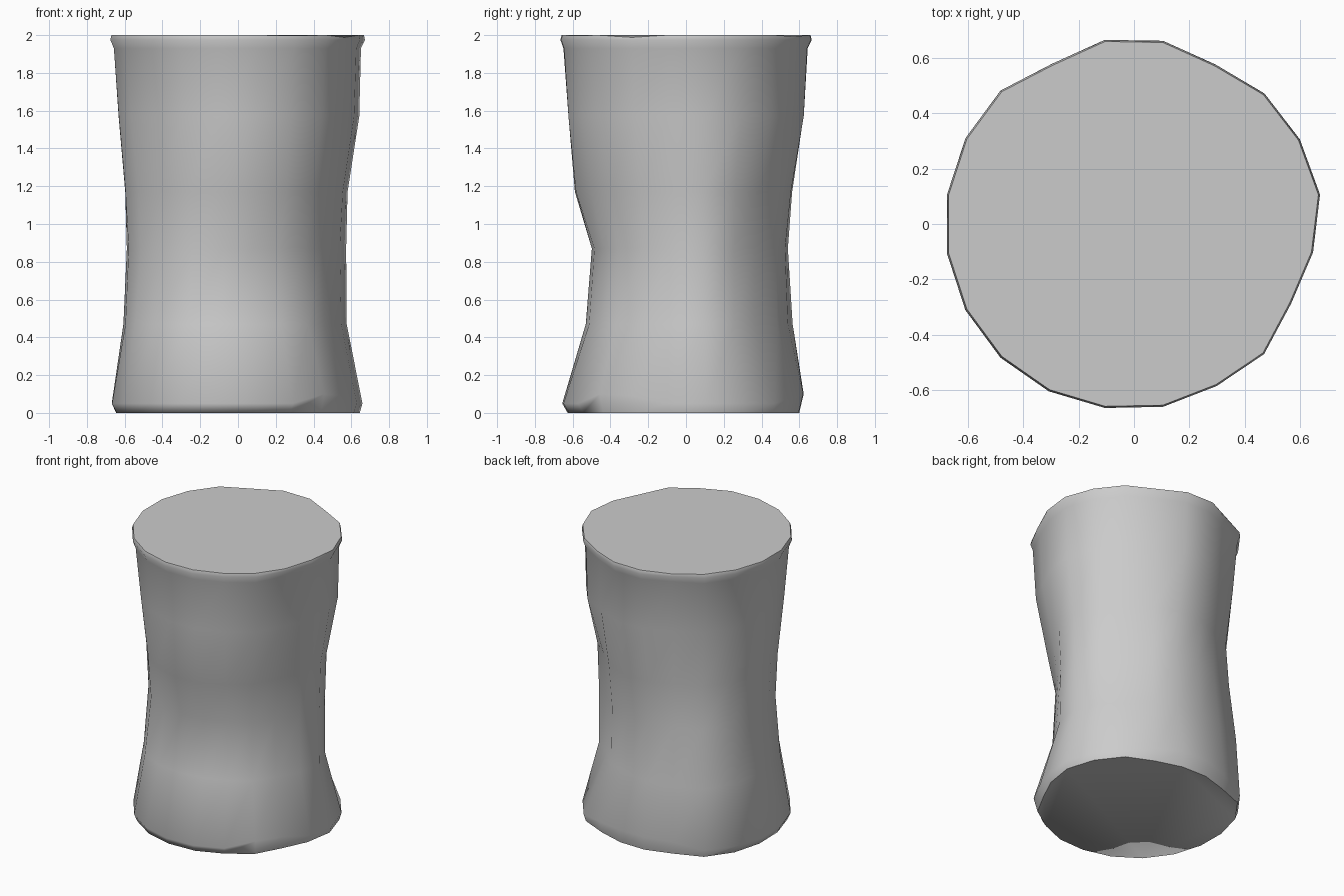
import bpy, bmesh, math

if "Cube" in bpy.data.objects:
    bpy.data.objects.remove(bpy.data.objects["Cube"])

SIDES = 20

# Each level: height, then radius towards E, NE, N, NW, W, SW, S, SE
LEVELS = [
    (0.00, [.65, .65, .60, .665, .65, .655, .63, .62]),
    (0.05, [.665, .665, .625, .68, .675, .675, .66, .645]),
    (0.47, [.585, .545, .555, .655, .605, .605, .525, .525]),
    (0.87, [.58, .545, .535, .61, .59, .565, .495, .505]),
    (1.17, [.59, .56, .565, .59, .605, .585, .595, .56]),
    (1.57, [.65, .64, .63, .635, .64, .63, .63, .63]),
    (1.93, [.66, .65, .65, .665, .665, .665, .655, .65]),
    (1.975, [.682, .667, .672, .682, .684, .683, .671, .665]),
    (2.00, [.676, .661, .666, .676, .678, .676, .665, .659]),
]
# Vertical creases down the wall: column number and depth
CREASES = {3: .02, 6: .028, 16: .008, 18: .035, 19: .025}
# Side dent at mid height: level number and depth in column 2
SIDE_DENT = {2: .03, 3: .03, 4: .025}
# Columns where the bottom edge is pushed up
KINKS = {3: .03, 4: .05, 5: .05, 6: .04, 17: .05, 18: .04}


def around(values, angle):
    """Smooth periodic interpolation between the eight directions."""
    t = (angle / (2 * math.pi) * 8) % 8
    i, f = int(t), t % 1
    a, b, c, d = (values[(i + k) % 8] for k in (-1, 0, 1, 2))
    return b + .5 * f * (c - a + f * (2*a - 5*b + 4*c - d + f * (3*(b - c) + d - a)))


# Dented can body, stacked rings from base to lid
bm = bmesh.new()
rings = []
for n, (z, radii) in enumerate(LEVELS):
    ring = []
    for i in range(SIDES):
        ang = 2 * math.pi * (i + .5) / SIDES
        crease = CREASES.get(i, 0)
        if i == 3 and n in SIDE_DENT:      # ridge beside the side dent
            crease = 0
        r = around(radii, ang) - crease
        h = z
        if n == 1:
            h += KINKS.get(i, 0)
        if i == 2:
            r -= SIDE_DENT.get(n, 0)
        if n == len(LEVELS) - 1 and i != 19:
            h -= .35 * crease
        ring.append(bm.verts.new((r * math.cos(ang), r * math.sin(ang), h)))
    rings.append(ring)

for low, high in zip(rings, rings[1:]):
    for i in range(SIDES):
        j = (i + 1) % SIDES
        bm.faces.new((low[i], low[j], high[j], high[i]))

# Base and lid
bm.faces.new(rings[0][::-1])
bm.faces.new(rings[-1])

mesh = bpy.data.meshes.new("dented_can")
bm.to_mesh(mesh)
bm.free()
can = bpy.data.objects.new("dented_can", mesh)
bpy.context.collection.objects.link(can)
bpy.context.view_layer.objects.active = can
can.select_set(True)
bpy.ops.object.shade_smooth_by_angle(angle=math.radians(70))
